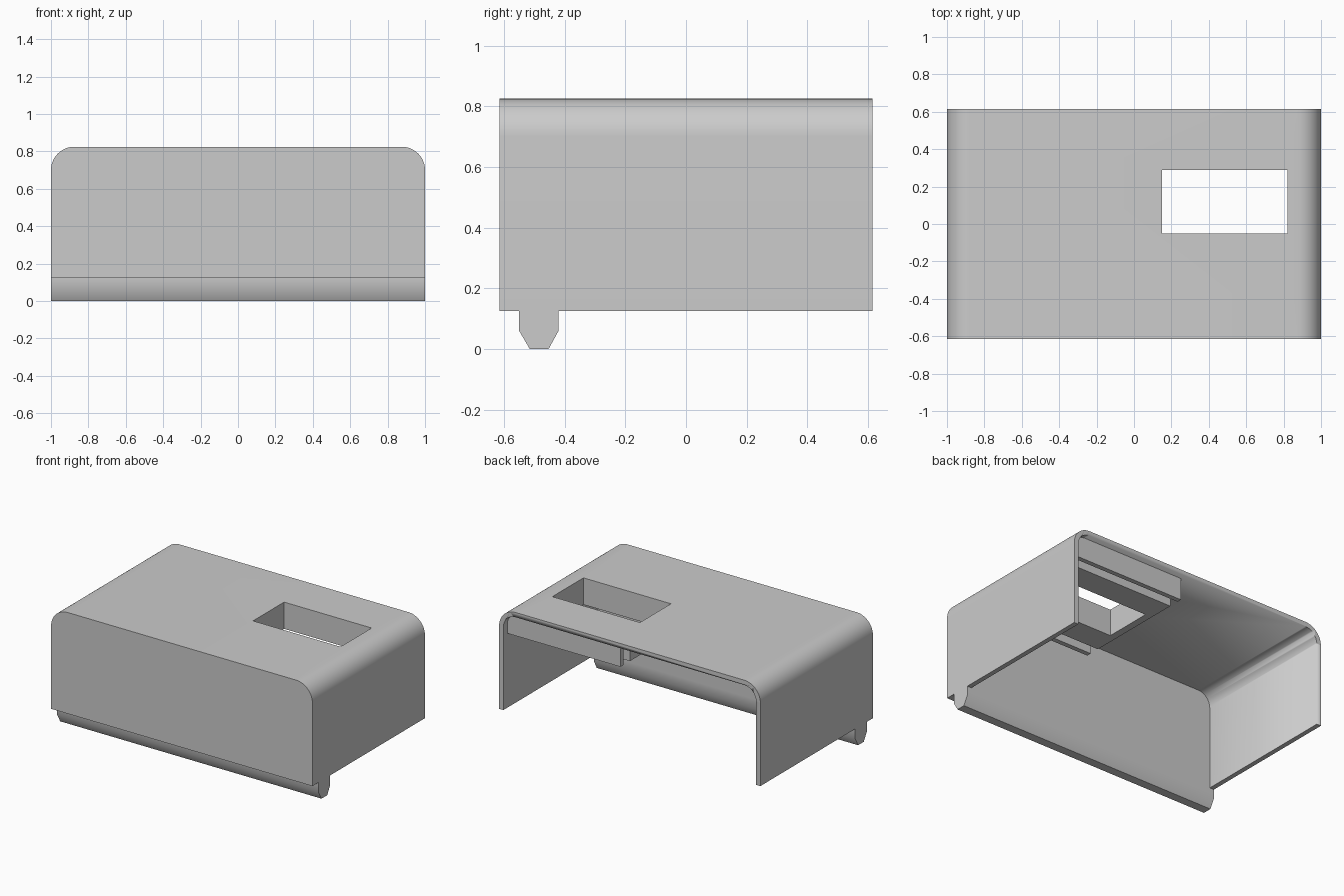
import bpy, bmesh, math

cube = bpy.data.objects.get("Cube")
if cube:
    bpy.data.objects.remove(cube, do_unlink=True)

# Single plain plastic colour
GREY = (0.6, 0.6, 0.6, 1.0)
plastic = bpy.data.materials.new("light_grey_plastic")
plastic.use_nodes = True
plastic.diffuse_color = GREY
plastic.node_tree.nodes["Principled BSDF"].inputs["Base Color"].default_value = GREY

HALF_X, HALF_Y, TOP, BASE = 1.0, 0.615, 0.825, 0.125
RADIUS, WALL, FRONT_INNER = 0.125, 0.033, -0.42
RAIL_END, RAIL_BASE = 0.1, 0.64


def extrude(name, points, start, end):
    """Prism from a closed outline of 3D points, moved along start -> end."""
    bm = bmesh.new()
    a = [bm.verts.new([p[i] + start[i] for i in range(3)]) for p in points]
    b = [bm.verts.new([p[i] + end[i] for i in range(3)]) for p in points]
    bm.faces.new(a)
    bm.faces.new(b[::-1])
    for i in range(len(a)):
        j = (i + 1) % len(a)
        bm.faces.new((a[i], b[i], b[j], a[j]))
    bmesh.ops.recalc_face_normals(bm, faces=bm.faces)
    mesh = bpy.data.meshes.new(name)
    bm.to_mesh(mesh)
    bm.free()
    mesh.materials.append(plastic)
    obj = bpy.data.objects.new(name, mesh)
    bpy.context.collection.objects.link(obj)
    return obj


def along_y(name, outline, y0, y1):
    return extrude(name, [(x, 0, z) for x, z in outline], (0, y0, 0), (0, y1, 0))


def corner(inset, steps=14):
    """Rounded upper corner on +x, from the side wall up to the roof."""
    r = RADIUS - inset
    cx, cz = HALF_X - RADIUS, TOP - RADIUS
    angles = [math.pi / 2 * i / steps for i in range(steps + 1)]
    return [(cx + r * math.cos(t), cz + r * math.sin(t)) for t in angles]


def arch(inset, base):
    right = [(HALF_X - inset, base)] + corner(inset)
    return right + [(-x, z) for x, z in reversed(right)]


def cut(obj, cutter):
    mod = obj.modifiers.new("cut_" + cutter.name, 'BOOLEAN')
    mod.operation = 'DIFFERENCE'
    mod.solver = 'EXACT'
    mod.object = cutter
    cutter.hide_render = True
    cutter.hide_set(True)


# Rounded cover, open at the back and underneath, with a thick front wall
shell = along_y("cover_shell", arch(0, BASE), -HALF_Y, HALF_Y)
cavity = along_y("cavity_cutter", arch(WALL, -0.2), FRONT_INNER, 1.0)

# Rectangular window through the roof
window = along_y("window_cutter",
                 [(0.15, 0.4), (0.82, 0.4), (0.82, 1), (0.15, 1)], -0.05, 0.29)

# Thick window surround with a thin rail either side, leaving two slots
rail = [(RAIL_END, RAIL_BASE), (HALF_X - WALL / 2, RAIL_BASE)]
rail += corner(WALL / 2) + [(RAIL_END, TOP - WALL / 2)]
surround = along_y("window_surround", rail, -0.23, 0.47)
rails = [along_y("back_rail", rail, 0.54, 0.573),
         along_y("front_rail", rail, -0.333, -0.30)]

# Tapered locating tongue under the front wall
tongue_outline = [(-0.55, BASE), (-0.55, 0.06), (-0.515, 0),
                  (-0.453, 0), (FRONT_INNER, 0.06), (FRONT_INNER, BASE)]
tongue = extrude("front_tongue", [(0, y, z) for y, z in tongue_outline],
                 (-HALF_X, 0, 0), (HALF_X, 0, 0))

# Smooth the rounded parts and keep the edges crisp
for obj in [shell, cavity, surround, tongue] + rails:
    bpy.ops.object.select_all(action='DESELECT')
    obj.hide_set(False)
    obj.select_set(True)
    bpy.context.view_layer.objects.active = obj
    bpy.ops.object.shade_smooth_by_angle(angle=math.radians(40))

cut(shell, cavity)
cut(shell, window)
cut(surround, window)
